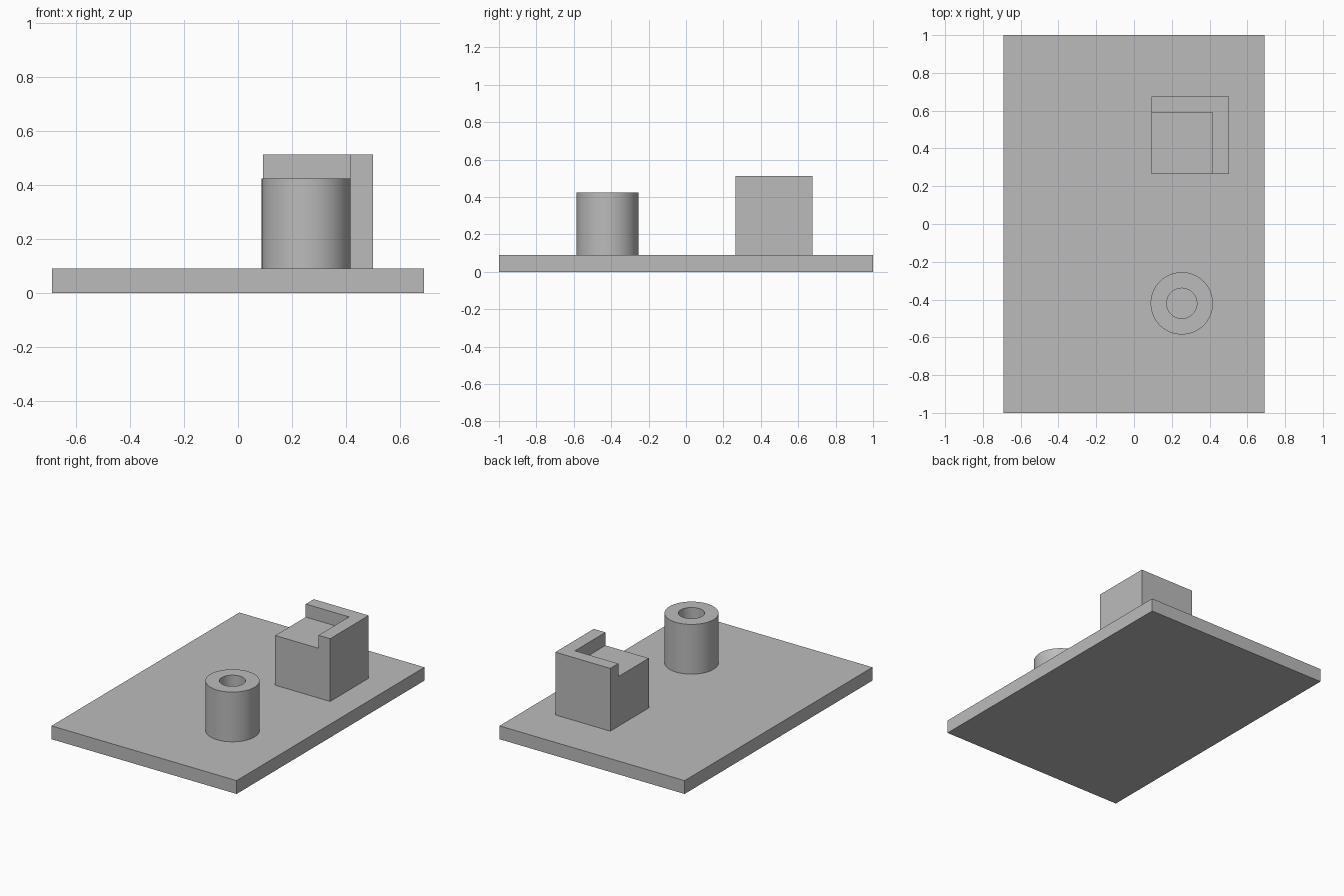
import bpy, bmesh, math
from mathutils import Matrix, Vector

cube = bpy.data.objects.get("Cube")
if cube:
    bpy.data.objects.remove(cube, do_unlink=True)

grey = bpy.data.materials.new("plain grey")
grey.use_nodes = True
COLOUR = (0.5, 0.5, 0.5, 1)
grey.diffuse_color = COLOUR
grey.node_tree.nodes["Principled BSDF"].inputs["Base Color"].default_value = COLOUR

PLATE_TOP = 0.09
STEP_TOP = 0.425


def finish(bm, name):
    bmesh.ops.recalc_face_normals(bm, faces=bm.faces)
    mesh = bpy.data.meshes.new(name)
    bm.to_mesh(mesh)
    bm.free()
    mesh.materials.append(grey)
    obj = bpy.data.objects.new(name, mesh)
    bpy.context.collection.objects.link(obj)
    return obj


def select_only(obj):
    bpy.ops.object.select_all(action='DESELECT')
    obj.select_set(True)
    bpy.context.view_layer.objects.active = obj


def box(name, low, high):
    low, high = Vector(low), Vector(high)
    bm = bmesh.new()
    place = Matrix.Translation((low + high) / 2) @ Matrix.Diagonal((high - low).to_4d())
    bmesh.ops.create_cube(bm, size=1, matrix=place)
    return finish(bm, name)


def tube(name, centre, inner, outer, bottom, top):
    """Lathe a rectangular section around a vertical axis."""
    bm = bmesh.new()
    x, y = centre
    section = [(inner, bottom), (outer, bottom), (outer, top), (inner, top)]
    verts = [bm.verts.new((x + r, y, z)) for r, z in section]
    edges = [bm.edges.new((verts[i - 1], verts[i])) for i in range(4)]
    bmesh.ops.spin(bm, geom=verts + edges, cent=(x, y, 0), axis=(0, 0, 1),
                   angle=math.tau, steps=64, use_merge=True)
    bmesh.ops.remove_doubles(bm, verts=bm.verts, dist=0.0001)
    obj = finish(bm, name)
    select_only(obj)
    bpy.ops.object.shade_smooth_by_angle(angle=math.radians(30))
    return obj


# Flat base
box("base_plate", (-0.69, -1, 0), (0.69, 1, PLATE_TOP))

# Hollow round post
tube("round_post", (0.253, -0.42), 0.08, 0.165, PLATE_TOP, STEP_TOP)

# Corner block, notched to leave a raised L-shaped rim
block = box("corner_block", (0.092, 0.265, PLATE_TOP), (0.502, 0.675, 0.513))
cutter = box("notch_cutter", (0, 0.1, STEP_TOP), (0.415, 0.59, 0.7))
cutter.hide_render = True
notch = block.modifiers.new("notch", 'BOOLEAN')
notch.operation = 'DIFFERENCE'
notch.solver = 'EXACT'
notch.object = cutter
select_only(block)
bpy.ops.object.modifier_apply(modifier=notch.name)
bpy.data.objects.remove(cutter, do_unlink=True)
